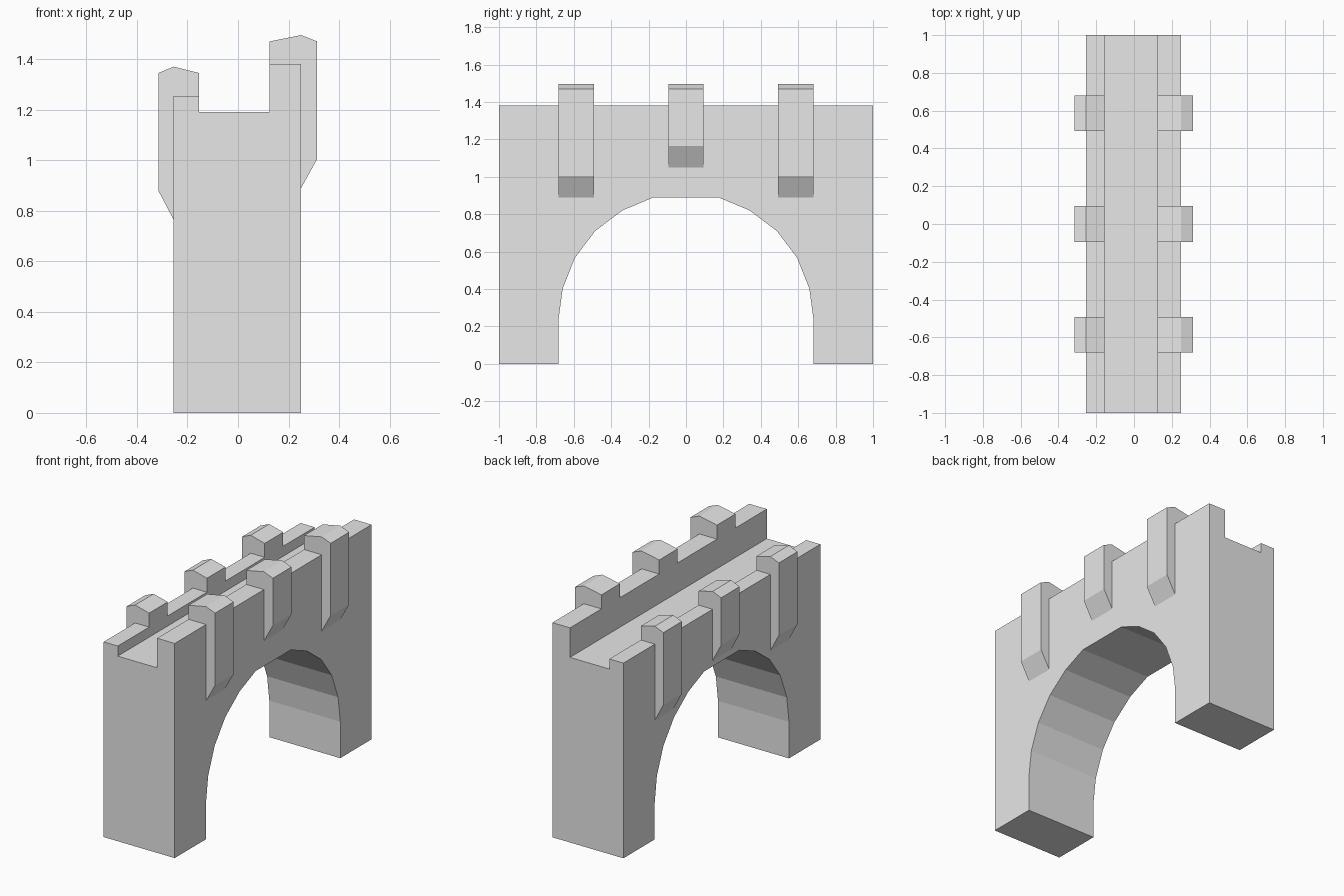
import bpy
import bmesh
from mathutils import Vector

cube = bpy.data.objects.get("Cube")
if cube:
    bpy.data.objects.remove(cube)

stone = bpy.data.materials.new("pale_stone")
stone.use_nodes = True
stone.diffuse_color = (0.8, 0.8, 0.8, 1)
stone.node_tree.nodes["Principled BSDF"].inputs["Base Color"].default_value = (0.8, 0.8, 0.8, 1)


def prism(name, profile, start, end, axis):
    """Extrude a closed profile along x (profile in y, z) or y (profile in x, z)."""
    bm = bmesh.new()
    if axis == "x":
        points, step = [(start, a, z) for a, z in profile], Vector((end - start, 0, 0))
    else:
        points, step = [(a, start, z) for a, z in profile], Vector((0, end - start, 0))
    face = bm.faces.new([bm.verts.new(p) for p in points])
    grown = bmesh.ops.extrude_face_region(bm, geom=[face], use_keep_orig=True)
    moved = [g for g in grown["geom"] if isinstance(g, bmesh.types.BMVert)]
    bmesh.ops.translate(bm, verts=moved, vec=step)
    bmesh.ops.recalc_face_normals(bm, faces=bm.faces)
    mesh = bpy.data.meshes.new(name)
    bm.to_mesh(mesh)
    bm.free()
    mesh.materials.append(stone)
    obj = bpy.data.objects.new(name, mesh)
    bpy.context.collection.objects.link(obj)
    return obj


# Overall heights and the wall faces across the bridge
LEFT_OUT, LEFT_IN, LEFT_TOP = 0.25, 0.125, 1.38
RIGHT_OUT, RIGHT_IN, RIGHT_TOP = -0.255, -0.155, 1.255
DECK = 1.19

# Arched body: half of the arch is listed and mirrored
half_arch = [(0.682, 0), (0.682, 0.235), (0.66, 0.4), (0.594, 0.567),
             (0.486, 0.71), (0.34, 0.82), (0.178, 0.888)]
arch = half_arch + [(-y, z) for y, z in reversed(half_arch)]
outline = arch + [(-1, 0), (-1, LEFT_TOP), (1, LEFT_TOP), (1, 0)]
body = prism("arched_body", outline, RIGHT_OUT, LEFT_OUT, "x")

# Stepped cutter: sinks the walkway and lowers the right parapet
cutter = prism("walkway_cutter",
               [(LEFT_IN, DECK), (RIGHT_IN, DECK), (RIGHT_IN, RIGHT_TOP),
                (-0.5, RIGHT_TOP), (-0.5, 2), (LEFT_IN, 2)], -1.5, 1.5, "y")
cutter.hide_render = True
cut = body.modifiers.new("walkway", "BOOLEAN")
cut.operation = "DIFFERENCE"
cut.solver = "EXACT"
cut.object = cutter
bpy.context.view_layer.objects.active = body
bpy.ops.object.modifier_apply(modifier=cut.name)
bpy.data.objects.remove(cutter)

# Buttresses: saddle the parapets, with a ridged cap and a tapered foot
for side, wall_out, wall_in, top in (("left", LEFT_OUT, LEFT_IN, LEFT_TOP),
                                     ("right", RIGHT_OUT, RIGHT_IN, RIGHT_TOP)):
    outer = 0.3135 if side == "left" else -0.3155
    for place, y in (("front", -0.587), ("middle", 0), ("back", 0.587)):
        foot = top - (0.33 if place == "middle" else 0.49)
        profile = [(wall_out, foot), (outer, foot + 0.115), (outer, top + 0.09),
                   (wall_out, top + 0.115), (wall_in, top + 0.09),
                   (wall_in, top), (wall_out, top)]
        prism(f"{side}_{place}_buttress", profile, y - 0.094, y + 0.094, "y")
